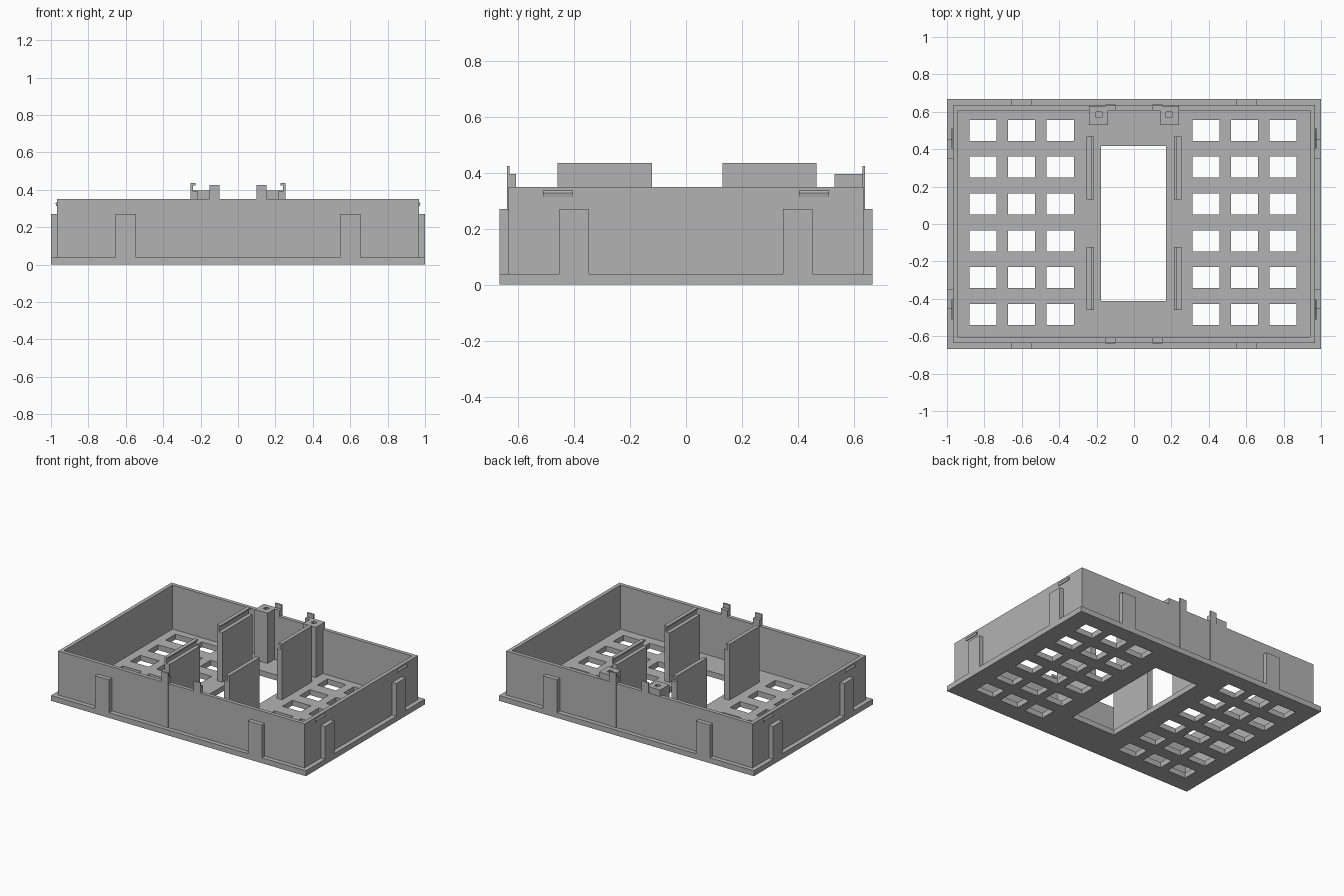
import bpy
import bmesh
from mathutils import Matrix, Vector

cube = bpy.data.objects.get("Cube")
if cube:
    bpy.data.objects.remove(cube, do_unlink=True)

grey = bpy.data.materials.new("plastic grey")
grey.use_nodes = True
COLOR = (0.45, 0.45, 0.45, 1)
grey.diffuse_color = COLOR
grey.node_tree.nodes["Principled BSDF"].inputs["Base Color"].default_value = COLOR


def finish(name, bm):
    bmesh.ops.recalc_face_normals(bm, faces=bm.faces)
    mesh = bpy.data.meshes.new(name)
    bm.to_mesh(mesh)
    bm.free()
    mesh.materials.append(grey)
    obj = bpy.data.objects.new(name, mesh)
    bpy.context.collection.objects.link(obj)
    return obj


def boxes(name, spans):
    """One object made of boxes, each given as (x0, x1, y0, y1, z0, z1)."""
    bm = bmesh.new()
    for x0, x1, y0, y1, z0, z1 in spans:
        size = Matrix.Diagonal((x1 - x0, y1 - y0, z1 - z0, 1))
        mid = Matrix.Translation(((x0 + x1) / 2, (y0 + y1) / 2, (z0 + z1) / 2))
        bmesh.ops.create_cube(bm, size=1, matrix=mid @ size)
    return finish(name, bm)


def extrude_xz(name, profile, y0, y1):
    """Extrude an x-z outline along y."""
    bm = bmesh.new()
    face = bm.faces.new([bm.verts.new((x, y0, z)) for x, z in profile])
    new = bmesh.ops.extrude_face_region(bm, geom=[face])["geom"]
    moved = [g for g in new if isinstance(g, bmesh.types.BMVert)]
    bmesh.ops.translate(bm, verts=moved, vec=Vector((0, y1 - y0, 0)))
    return finish(name, bm)


def cut(obj, cutter):
    cutter.hide_render = True
    mod = obj.modifiers.new("cut", "BOOLEAN")
    mod.operation = "DIFFERENCE"
    mod.solver = "EXACT"
    mod.object = cutter
    bpy.context.view_layer.objects.active = obj
    bpy.ops.object.modifier_apply(modifier=mod.name)
    bpy.data.objects.remove(cutter, do_unlink=True)


FLOOR = 0.038
RIM = 0.35
WALL_X, WALL_Y = 0.967, 0.635

# Floor plate with vent windows and the long central opening
floor = boxes("floor_plate", [(-1, 1, -0.667, 0.667, 0, FLOOR)])
openings = [(-0.177, 0.17, -0.412, 0.418, -0.1, 0.1)]
for start in (-0.88, 0.312):
    for col in range(3):
        for row in range(6):
            x = start + col * 0.206
            y = -0.54 + row * 0.197
            openings.append((x, x + 0.146, y, y + 0.112, -0.1, 0.1))
cut(floor, boxes("floor_cutter", openings))

# Outer wall, hollow inside
walls = boxes("outer_wall", [(-WALL_X, WALL_X, -WALL_Y, WALL_Y, FLOOR, RIM)])
cut(walls, boxes("wall_cutter", [(-0.94, 0.94, -0.608, 0.608, -0.1, 1)]))

# Buttresses around the outside, between the wall and the plate edge
ribs = []
for s in (-1, 1):
    for c in (-0.6, 0.6):
        y0, y1 = sorted((s * WALL_Y, s * 0.667))
        ribs.append((c - 0.054, c + 0.054, y0, y1, FLOOR, 0.27))
    for c in (-0.4, 0.4):
        x0, x1 = sorted((s * WALL_X, s * 1.0))
        ribs.append((x0, x1, c - 0.053, c + 0.053, FLOOR, 0.27))
boxes("buttresses", ribs)

for s, side in ((1, "left"), (-1, "right")):
    # Guide blades with a hooked top edge facing the opening
    blade = [(0.255, FLOOR), (0.255, 0.435), (0.228, 0.435), (0.228, 0.424),
             (0.241, 0.424), (0.241, 0.39), (0.214, 0.39), (0.214, FLOOR)]
    blade = [(s * x, z) for x, z in blade]
    extrude_xz(side + "_front_blade", blade, -0.46, -0.122)
    extrude_xz(side + "_back_blade", blade, 0.13, 0.467)

    # Small wedge catches near the rim
    wedge = [(s * (WALL_X - 0.005), 0.313), (s * (WALL_X + 0.005), 0.313),
             (s * (WALL_X + 0.008), 0.328), (s * (WALL_X - 0.005), 0.342)]
    for c, end in ((-0.458, "front"), (0.458, "back")):
        extrude_xz(side + "_" + end + "_catch", wedge, c - 0.053, c + 0.053)

    # Screw post at the back, with a square socket
    x0, x1 = sorted((s * 0.138, s * 0.24))
    post = boxes(side + "_screw_post", [(x0, x1, 0.53, 0.632, FLOOR, 0.395)])
    hx = s * 0.187
    cut(post, boxes("socket_cutter", [(hx - 0.015, hx + 0.015, 0.57, 0.6, 0.25, 0.5)]))

    # Rim tabs: a thin proud strip, with a lower block behind it at the front
    t0, t1 = sorted((s * 0.1, s * 0.152))
    boxes(side + "_front_tab", [(t0, t1, -0.64, -0.63, FLOOR, 0.425),
                                (t0, t1, -0.632, -0.608, RIM - 0.01, 0.395)])
    boxes(side + "_back_tab", [(t0, t1, 0.63, 0.64, FLOOR, 0.425),
                               (t0, t1, 0.608, 0.632, RIM - 0.01, 0.395)])
